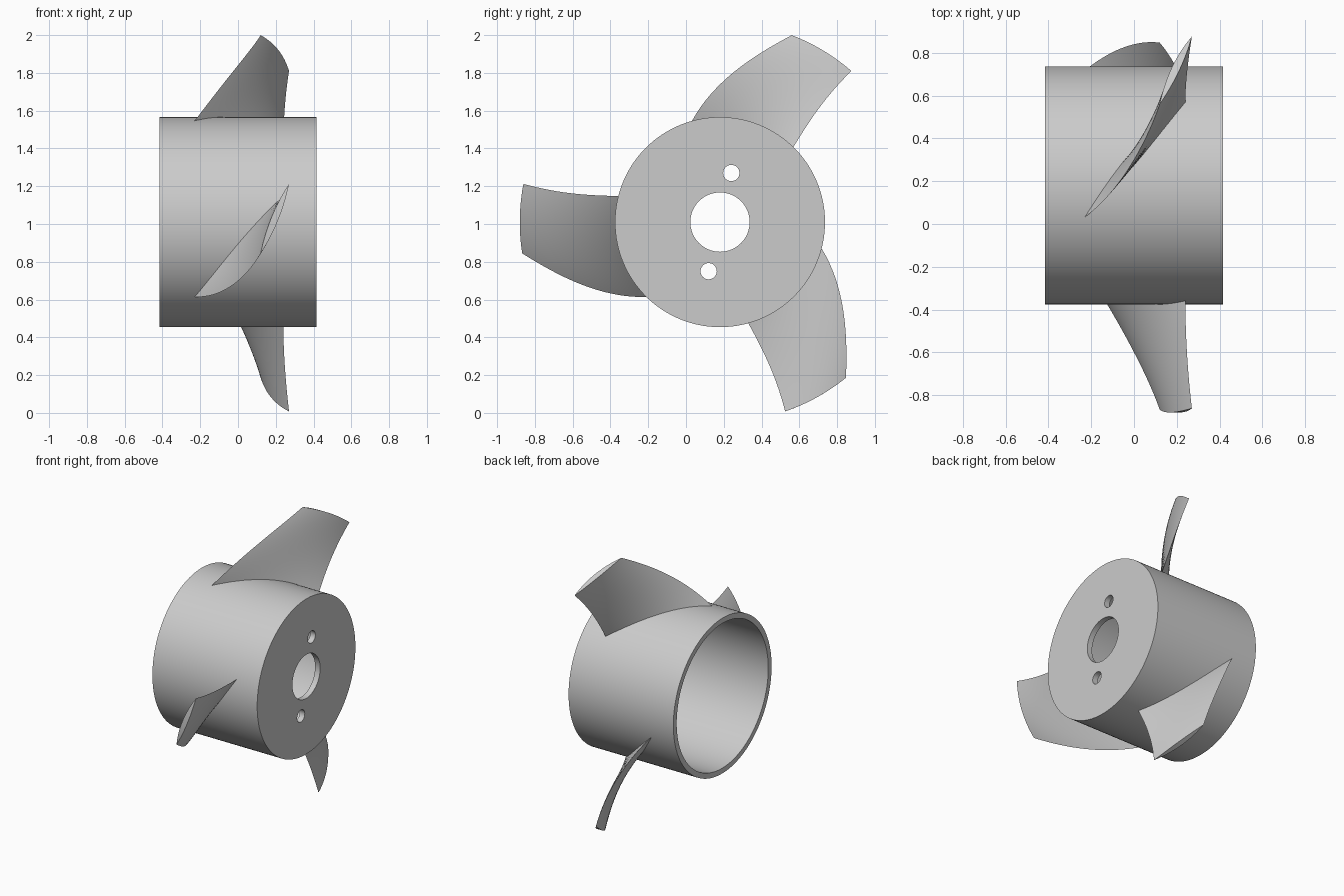
import bpy, bmesh, math

if "Cube" in bpy.data.objects:
    bpy.data.objects.remove(bpy.data.objects["Cube"])

CY, CZ = 0.18, 1.01          # shaft axis (runs along x)
HUB_R, TIP_R, HALF = 0.556, 1.06, 0.415


def x_cylinder(name, x0, x1, r, y=CY, z=CZ, n=128):
    bpy.ops.mesh.primitive_cylinder_add(vertices=n, radius=r, depth=x1 - x0,
                                        location=((x0 + x1) / 2, y, z),
                                        rotation=(0, math.pi / 2, 0))
    ob = bpy.context.object
    ob.name = name
    return ob


def shade(ob, deg=30):
    bpy.ops.object.select_all(action='DESELECT')
    bpy.context.view_layer.objects.active = ob
    ob.select_set(True)
    bpy.ops.object.shade_smooth_by_angle(angle=math.radians(deg))


# Hub: cup open at -x, end plate at +x with shaft hole and two bolt holes
hub = x_cylinder("hub", -HALF, HALF, HUB_R)
cutters = [
    x_cylinder("cavity_cutter", -0.6, HALF - 0.04, HUB_R - 0.038),
    x_cylinder("shaft_cutter", 0.2, 0.6, 0.157, n=64),
    x_cylinder("bolt_cutter_top", 0.2, 0.6, 0.043, 0.24, 1.27, 32),
    x_cylinder("bolt_cutter_bottom", 0.2, 0.6, 0.043, 0.12, 0.75, 32),
]
for c in cutters:
    c.hide_render = True
    bpy.context.view_layer.objects.active = hub
    m = hub.modifiers.new("cut", 'BOOLEAN')
    m.operation, m.solver, m.object = 'DIFFERENCE', 'EXACT', c
    bpy.ops.object.modifier_apply(modifier=m.name)
    bpy.data.objects.remove(c, do_unlink=True)
shade(hub)

# Blade stations: radius, leading angle, leading x, trailing angle, trailing x
STATIONS = [
    (0.55, 106.0, -0.235, 45.5, 0.24),
    (0.645, 97.1, -0.15, 47.4, 0.241),
    (0.839, 81.8, 0.0, 49.2, 0.25),
    (1.06, 69.0, 0.12, 49.0, 0.27),
]


def station(r):
    """Smooth cubic through the four stations."""
    out = [0.0] * 4
    for i, s in enumerate(STATIONS):
        w = 1.0
        for j, q in enumerate(STATIONS):
            if i != j:
                w *= (r - q[0]) / (s[0] - q[0])
        for k in range(4):
            out[k] += w * s[k + 1]
    return out


def blade(name, turn, spans=20, chords=20):
    bm = bmesh.new()
    rings = []
    for i in range(spans + 1):
        v = i / spans
        r = 0.54 + (TIP_R - 0.54) * v
        a0, x0, a1, x1 = station(r)
        a0, a1 = math.radians(a0), math.radians(a1)
        dx, ds = x1 - x0, r * (a1 - a0)
        length = math.hypot(dx, ds)
        half = 0.026 - 0.007 * v
        # closed lens section wrapped on a cylinder of radius r
        loop = [(k / chords, 1) for k in range(chords + 1)]
        loop += [(k / chords, -1) for k in range(chords - 1, 0, -1)]
        ring = []
        for u, side in loop:
            h = side * half * 4 * u * (1 - u)
            x = x0 + dx * u - ds / length * h
            a = a0 + (a1 - a0) * u + dx / length * h / r + turn
            ring.append(bm.verts.new((x, CY + r * math.cos(a), CZ + r * math.sin(a))))
        rings.append(ring)
    n = len(rings[0])
    for p, q in zip(rings, rings[1:]):
        for k in range(n):
            bm.faces.new((p[k], p[(k + 1) % n], q[(k + 1) % n], q[k]))
    # close root and tip with strips across the lens
    for ring in (rings[0], rings[-1]):
        for k in range(chords):
            quad = [ring[k], ring[k + 1], ring[(n - k - 1) % n], ring[(n - k) % n]]
            bm.faces.new(list(dict.fromkeys(quad)))
    bmesh.ops.recalc_face_normals(bm, faces=bm.faces)
    me = bpy.data.meshes.new(name)
    bm.to_mesh(me)
    bm.free()
    ob = bpy.data.objects.new(name, me)
    bpy.context.collection.objects.link(ob)
    shade(ob, 25)


for i in range(3):
    blade(f"blade_{i + 1}", math.radians(120 * i))
